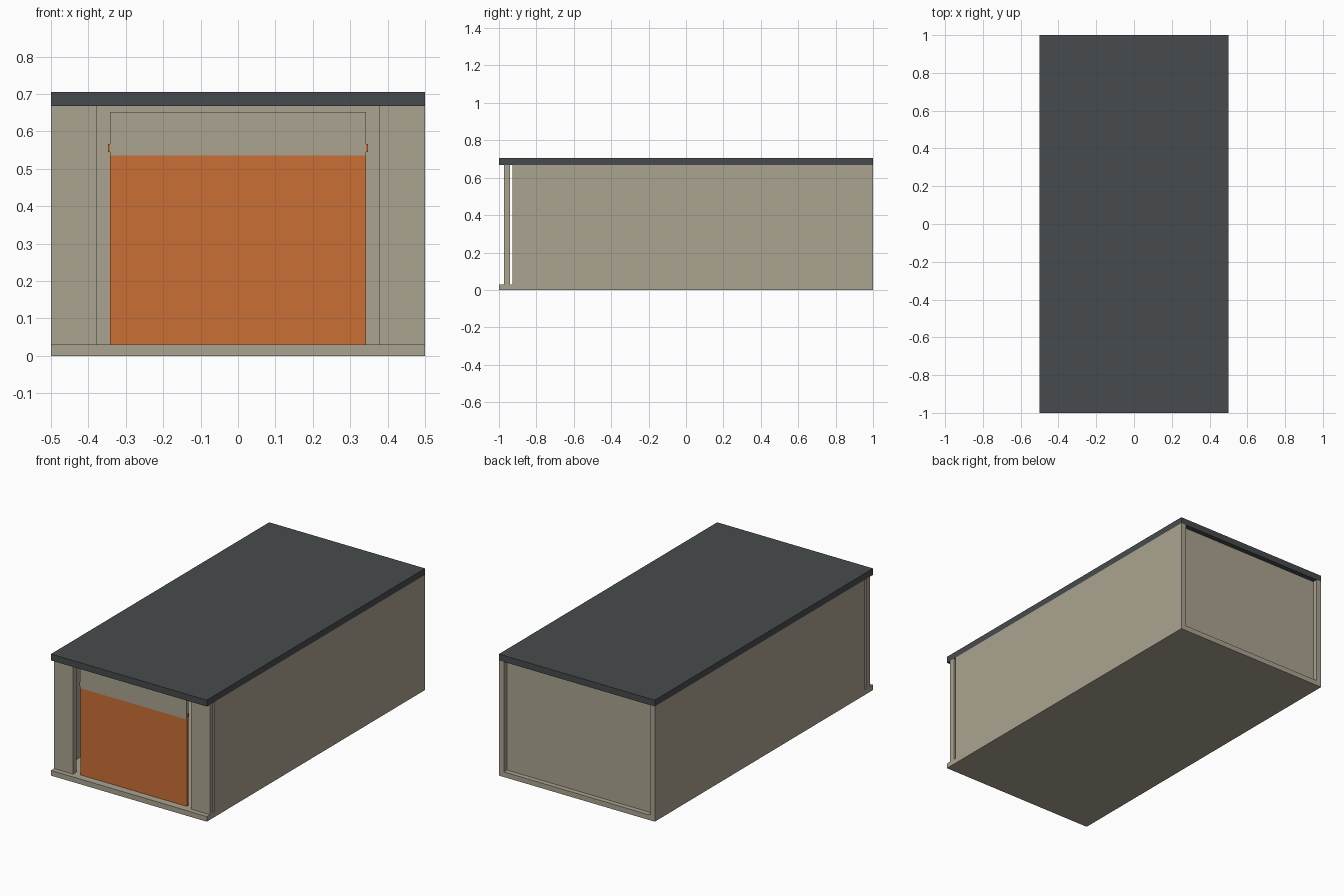
import bpy
import bmesh
from mathutils import Vector

cube = bpy.data.objects.get("Cube")
if cube:
    bpy.data.objects.remove(cube, do_unlink=True)


def material(name, rgb):
    mat = bpy.data.materials.new(name)
    mat.use_nodes = True
    colour = (*rgb, 1)
    mat.diffuse_color = colour
    mat.node_tree.nodes["Principled BSDF"].inputs["Base Color"].default_value = colour
    return mat


def box(name, low, high, mat):
    """Axis-aligned box between two opposite corners."""
    low, high = Vector(low), Vector(high)
    bm = bmesh.new()
    bmesh.ops.create_cube(bm, size=1)
    bmesh.ops.scale(bm, vec=high - low, verts=bm.verts)
    bmesh.ops.translate(bm, vec=(low + high) / 2, verts=bm.verts)
    mesh = bpy.data.meshes.new(name)
    bm.to_mesh(mesh)
    bm.free()
    mesh.materials.append(mat)
    obj = bpy.data.objects.new(name, mesh)
    bpy.context.collection.objects.link(obj)
    return obj


def box_pair(name, low, high, mat):
    """Box on the +x side and its mirror image on the -x side."""
    box("left_" + name, low, high, mat)
    box("right_" + name, (-high[0], *low[1:]), (-low[0], *high[1:]), mat)


beige = material("beige plaster", (0.41, 0.37, 0.285))
orange = material("orange door paint", (0.60, 0.158, 0.035))
slate = material("dark slate", (0.063, 0.071, 0.074))

FLOOR, EAVES, TOP = 0.03, 0.668, 0.705

# Slabs
box("floor_slab", (-0.5, -1, 0), (0.5, 1, FLOOR), beige)
box("roof_slab", (-0.5, -1, EAVES), (0.5, 1, TOP), slate)

# Walls, with the back wall set in between the side walls
box_pair("side_wall", (0.468, -0.928, FLOOR), (0.5, 1, EAVES), beige)
box("back_wall", (-0.468, 0.94, FLOOR), (0.468, 0.972, EAVES), beige)

# Front panels, standing just clear of the side walls
box_pair("front_panel", (0.378, -0.972, FLOOR), (0.5, -0.942, EAVES), beige)

# Door, the header above it and the small side rollers
box("door", (-0.342, -0.957, FLOOR), (0.342, -0.942, 0.535), orange)
box("door_header", (-0.342, -0.96, 0.535), (0.342, -0.942, 0.652), beige)
box_pair("door_roller", (0.338, -0.956, 0.545), (0.347, -0.943, 0.567), orange)
